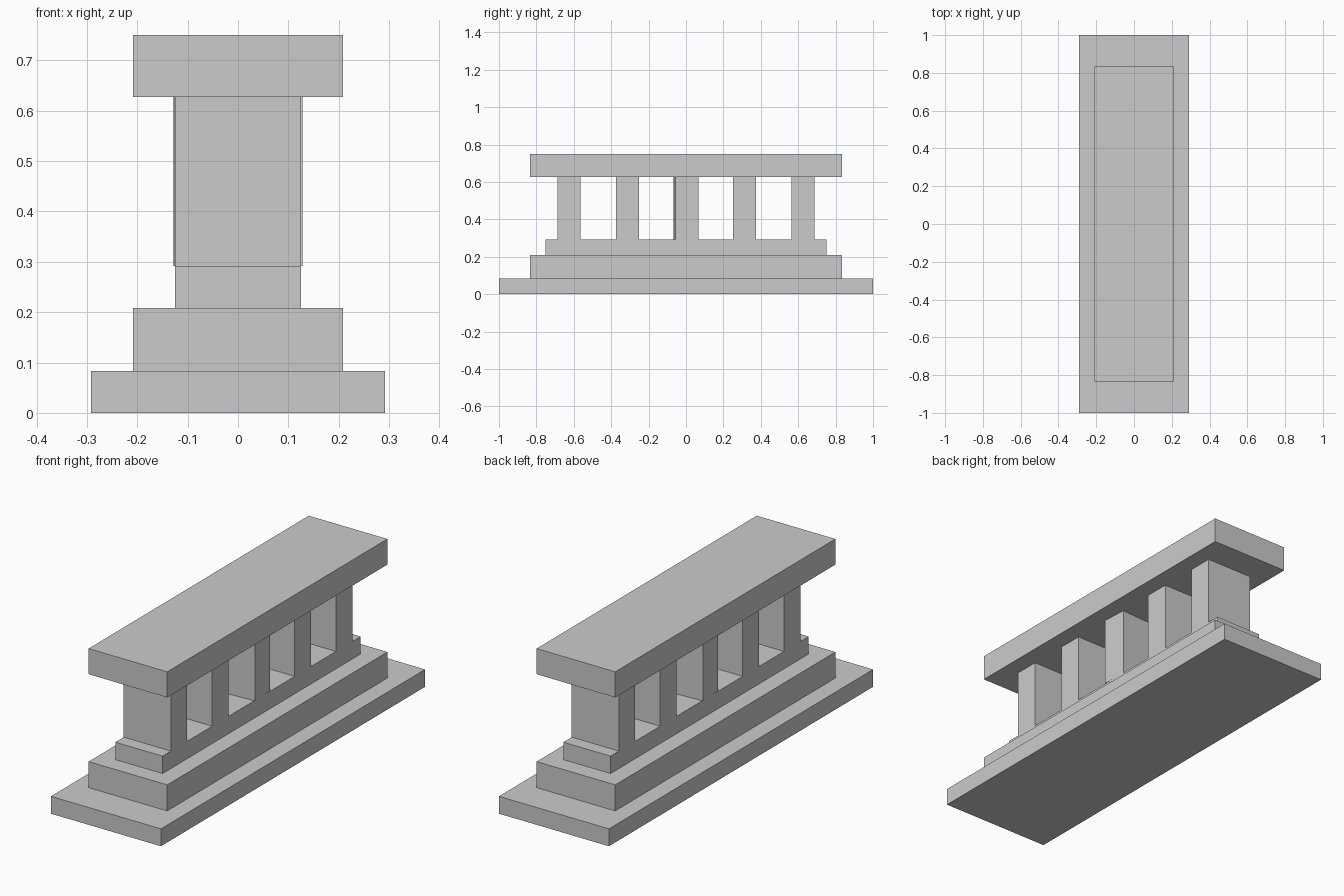
import bpy

if "Cube" in bpy.data.objects:
    bpy.data.objects.remove(bpy.data.objects["Cube"])


def block(name, width, depth, z0, z1, y=0.0, turn=0.0):
    """Box of given width (x) and depth (y) spanning z0 to z1."""
    bpy.ops.mesh.primitive_cube_add(size=1, location=(0, y, (z0 + z1) / 2),
                                    rotation=(0, 0, turn))
    ob = bpy.context.object
    ob.name = name
    ob.scale = (width, depth, z1 - z0)
    bpy.ops.object.transform_apply(location=False, rotation=False, scale=True)
    return ob


# Stepped plinth
block("base_step", 0.5833, 2.0, 0.0, 0.0833)
block("middle_step", 0.4167, 1.6667, 0.0833, 0.2083)
block("upper_step", 0.25, 1.5, 0.2083, 0.2917)

# Row of five piers, the middle one turned very slightly
for i in range(-2, 3):
    block(f"pier_{i + 3}", 0.25, 0.1235, 0.2917, 0.627,
          y=0.3125 * i, turn=0.05 if i == 0 else 0.0)

# Top rail
block("top_rail", 0.4167, 1.6667, 0.627, 0.75)
